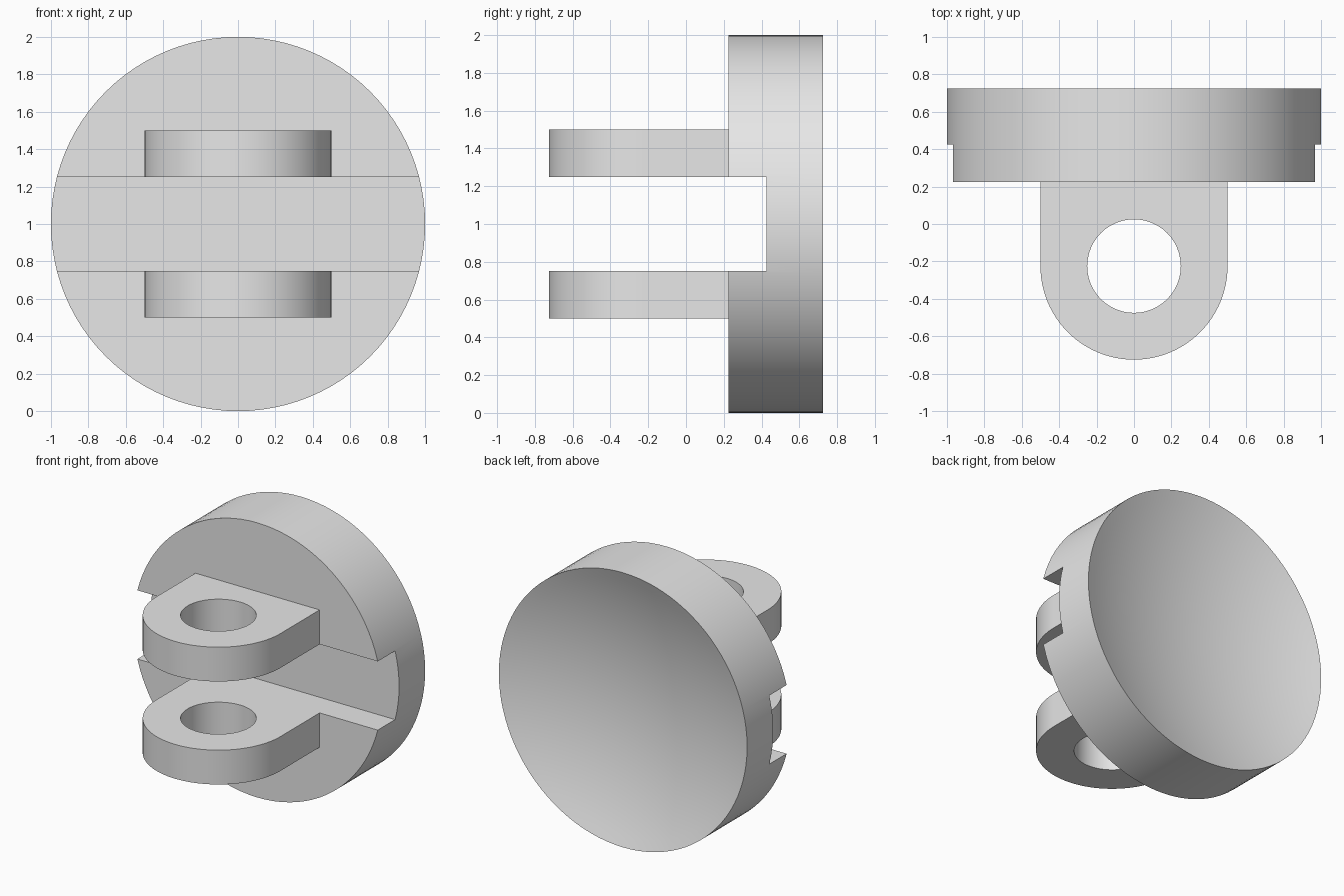
import bpy, bmesh
from math import sin, cos, pi, radians, sqrt

if "Cube" in bpy.data.objects:
    bpy.data.objects.remove(bpy.data.objects["Cube"], do_unlink=True)

SEGMENTS = 96
FRONT, BACK, FLOOR = 0.225, 0.725, 0.425   # disc front, rim and slot floor in y
DISH_DEPTH = 0.18
SLOT_HALF = 0.25
LUG_THICK = 0.25
LUG_Y = -0.225

grey = bpy.data.materials.new("plain grey")
grey.use_nodes = True
grey.diffuse_color = (0.8, 0.8, 0.8, 1)
grey.node_tree.nodes["Principled BSDF"].inputs["Base Color"].default_value = (0.8, 0.8, 0.8, 1)


def make_object(name, bm):
    bmesh.ops.recalc_face_normals(bm, faces=bm.faces)
    mesh = bpy.data.meshes.new(name)
    bm.to_mesh(mesh)
    bm.free()
    obj = bpy.data.objects.new(name, mesh)
    bpy.context.collection.objects.link(obj)
    mesh.materials.append(grey)
    return obj


def select_only(obj):
    bpy.ops.object.select_all(action='DESELECT')
    obj.select_set(True)
    bpy.context.view_layer.objects.active = obj


def smooth(obj):
    select_only(obj)
    bpy.ops.object.shade_smooth_by_angle(angle=radians(25))


def make_disc():
    """Round disc on the y axis with a spherical dish in its back."""
    bm = bmesh.new()
    sphere_r = (1 + DISH_DEPTH ** 2) / (2 * DISH_DEPTH)
    rings = 14
    profile = [(1, FRONT)]
    for i in range(rings):
        r = 1 - i / rings
        sag = sqrt(sphere_r ** 2 - r ** 2) - (sphere_r - DISH_DEPTH)
        profile.append((r, BACK - sag))
    loops = []
    for r, y in profile:
        angles = [2 * pi * k / SEGMENTS for k in range(SEGMENTS)]
        loops.append([bm.verts.new((r * cos(a), y, 1 + r * sin(a))) for a in angles])
    bm.faces.new(loops[0])
    for a, b in zip(loops, loops[1:]):
        for k in range(SEGMENTS):
            n = (k + 1) % SEGMENTS
            bm.faces.new((a[k], a[n], b[n], b[k]))
    centre = bm.verts.new((0, BACK - DISH_DEPTH, 1))
    for k in range(SEGMENTS):
        bm.faces.new((loops[-1][k], loops[-1][(k + 1) % SEGMENTS], centre))
    return make_object("dished_disc", bm)


def cut_slot(disc):
    """Horizontal slot across the front of the disc."""
    bm = bmesh.new()
    bmesh.ops.create_cube(bm, size=1)
    for v in bm.verts:
        v.co.x *= 3
        v.co.y = FLOOR if v.co.y > 0 else -1
        v.co.z = 1 + v.co.z * 2 * SLOT_HALF
    cutter = make_object("slot_cutter", bm)
    cutter.hide_render = True
    mod = disc.modifiers.new("slot", 'BOOLEAN')
    mod.operation = 'DIFFERENCE'
    mod.solver = 'EXACT'
    mod.object = cutter
    select_only(disc)
    bpy.ops.object.modifier_apply(modifier=mod.name)
    bpy.data.objects.remove(cutter, do_unlink=True)


def make_lug(name, z):
    """Round-ended plate with a pin hole, starting at height z."""
    bm = bmesh.new()
    half, steps = 0.5, 48
    outer = [(half, FRONT), (-half, FRONT)]
    for k in range(steps + 1):
        a = pi + pi * k / steps
        outer.append((half * cos(a), LUG_Y + half * sin(a)))
    hole = [(0.25 * cos(2 * pi * k / steps), LUG_Y + 0.25 * sin(2 * pi * k / steps))
            for k in range(steps)]
    edges = []
    for loop in (outer, hole):
        verts = [bm.verts.new((x, y, z)) for x, y in loop]
        edges += [bm.edges.new((verts[i - 1], verts[i])) for i in range(len(verts))]
    bmesh.ops.triangle_fill(bm, use_beauty=True, edges=edges, normal=(0, 0, 1))
    result = bmesh.ops.extrude_face_region(bm, geom=bm.faces[:], use_keep_orig=True)
    for v in result["geom"]:
        if isinstance(v, bmesh.types.BMVert):
            v.co.z += LUG_THICK
    return make_object(name, bm)


disc = make_disc()
cut_slot(disc)
smooth(disc)

# Lugs flush with the slot walls
smooth(make_lug("upper_lug", 1 + SLOT_HALF))
smooth(make_lug("lower_lug", 1 - SLOT_HALF - LUG_THICK))
